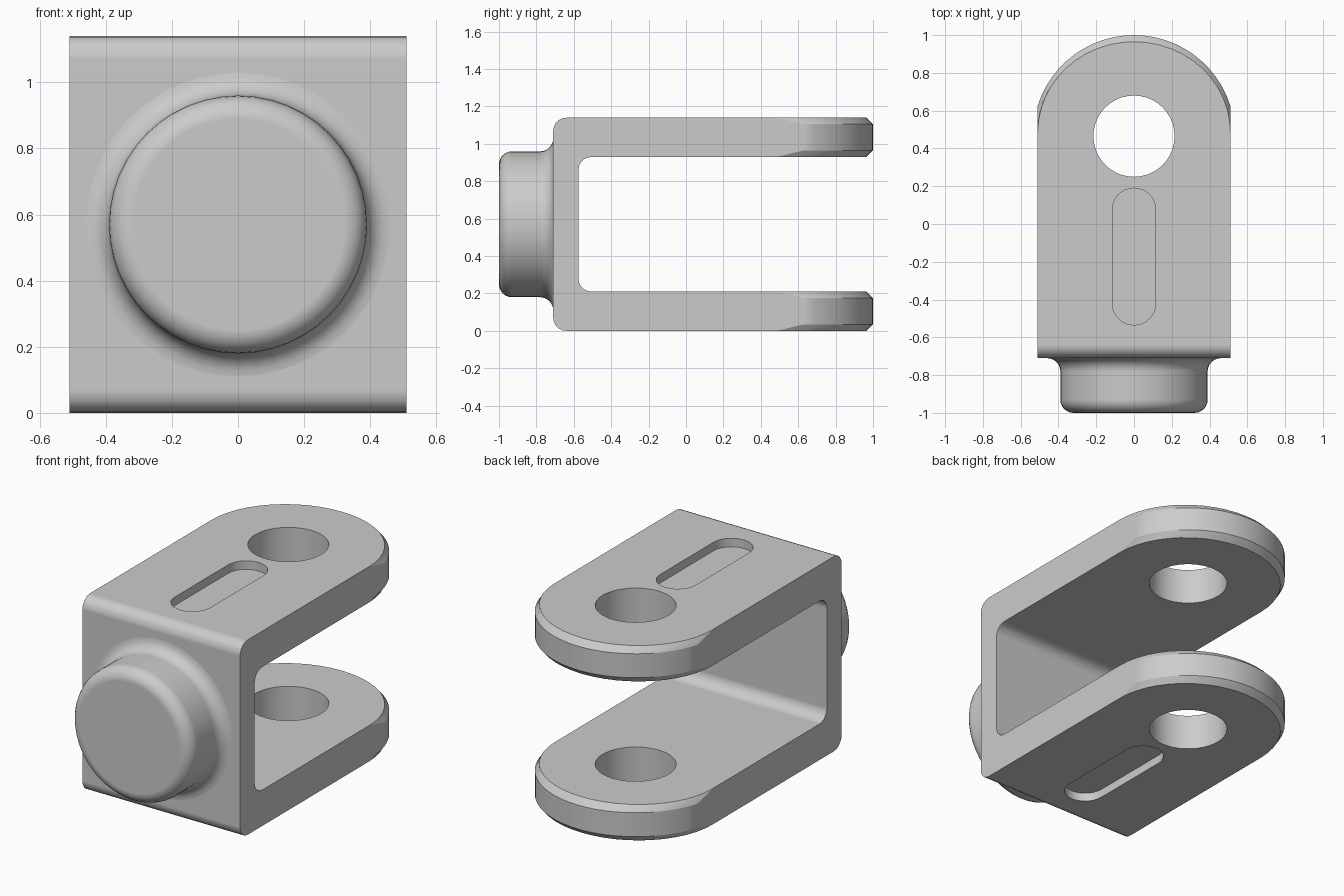
import bpy
import bmesh
from math import sin, cos, pi, radians
from mathutils import Matrix, Vector

cube = bpy.data.objects.get("Cube")
if cube:
    bpy.data.objects.remove(cube, do_unlink=True)

HALF_W, HEIGHT, THICK = 0.51, 1.14, 0.21
BACK, INNER_BACK = -0.71, -0.575
HOLE_Y, HOLE_R = 0.465, 0.215
END_R, CHAMFER = 0.535, 0.035
FILLET = 0.07

steel = bpy.data.materials.new("grey steel")
steel.use_nodes = True
GREY = (0.6, 0.6, 0.6, 1)
steel.diffuse_color = GREY
steel.node_tree.nodes["Principled BSDF"].inputs["Base Color"].default_value = GREY


def make_object(name, bm):
    bmesh.ops.recalc_face_normals(bm, faces=bm.faces)
    mesh = bpy.data.meshes.new(name)
    bm.to_mesh(mesh)
    bm.free()
    mesh.materials.append(steel)
    ob = bpy.data.objects.new(name, mesh)
    bpy.context.collection.objects.link(ob)
    return ob


def arc(cx, cy, rx, ry, start, end, steps):
    """Points along an elliptical arc, angles in degrees."""
    angles = [radians(start + (end - start) * i / steps) for i in range(steps + 1)]
    return [(cx + rx * cos(a), cy + ry * sin(a)) for a in angles]


def loft(name, rings):
    """Closed solid through rings that share a point count."""
    bm = bmesh.new()
    loops = [[bm.verts.new(p) for p in ring] for ring in rings]
    for low, high in zip(loops, loops[1:]):
        for i in range(len(low)):
            j = (i + 1) % len(low)
            bm.faces.new((low[i], low[j], high[j], high[i]))
    bm.faces.new(loops[0])
    bm.faces.new(loops[-1])
    return make_object(name, bm)


def prism(name, outline, z0, z1):
    return loft(name, [[(x, y, z) for x, y in outline] for z in (z0, z1)])


def cut(target, tool, operation):
    """Apply a boolean and discard the tool."""
    tool.hide_render = True
    mod = target.modifiers.new("cut", "BOOLEAN")
    mod.object, mod.operation, mod.solver = tool, operation, "EXACT"
    graph = bpy.context.evaluated_depsgraph_get()
    graph.update()
    result = bpy.data.meshes.new_from_object(target.evaluated_get(graph))
    target.modifiers.clear()
    target.data = result
    bpy.data.objects.remove(tool, do_unlink=True)


def finish(ob):
    ob.data.shade_smooth()
    ob.data.set_sharp_from_angle(angle=radians(24))
    mod = ob.modifiers.new("even shading", "WEIGHTED_NORMAL")
    mod.keep_sharp = True


# Fork body: U-shaped side profile, extruded wide and then trimmed
r, top_in = FILLET, HEIGHT - THICK
profile = [(1.1, 0)]
profile += arc(BACK + r, r, r, r, 270, 180, 5)
profile += arc(BACK + r, HEIGHT - r, r, r, 180, 90, 5)
profile += [(1.1, HEIGHT), (1.1, top_in)]
profile += arc(INNER_BACK + r, top_in - r, r, r, 90, 180, 5)
profile += arc(INNER_BACK + r, THICK + r, r, r, 180, 270, 5)
profile += [(1.1, THICK)]
fork = loft("fork_body", [[(x, y, z) for y, z in profile] for x in (-0.7, 0.7)])

# Rounded, chamfered arm ends
block = [(-HALF_W, -0.9), (HALF_W, -0.9)]
full = block + arc(0, HOLE_Y, END_R, END_R, 17.6, 162.4, 24)
small = block + arc(0, 0.485, HALF_W, 0.48, 0, 180, 24)
levels = [(-0.1, small)]
for base in (0, top_in):
    levels += [(base, small), (base + CHAMFER, full),
               (base + THICK - CHAMFER, full), (base + THICK, small)]
levels += [(HEIGHT + 0.1, small)]
trim = loft("end_trim", [[(x, y, z) for x, y in ring] for z, ring in levels])
cut(fork, trim, "INTERSECT")

# Pin holes through both arms
circle = arc(0, HOLE_Y, HOLE_R, HOLE_R, 0, 360, 40)[:-1]
cut(fork, prism("pin_hole", circle, -0.2, HEIGHT + 0.2), "DIFFERENCE")

# Shallow slots in the upper and lower faces
sr, depth = 0.115, 0.05
slot = arc(0, 0.19 - sr, sr, sr, 0, 180, 14) + arc(0, -0.535 + sr, sr, sr, 180, 360, 14)
for z0, z1 in ((-0.1, depth), (HEIGHT - depth, HEIGHT + 0.1)):
    cut(fork, prism("slot", slot, z0, z1), "DIFFERENCE")
finish(fork)

# Round boss with a rounded rim and a filleted root
br = 0.39
section = arc(br - r, -1 + r, r, r, 270, 360, 6)
section += arc(br + r, BACK - r, r, r, 180, 90, 6)
section += [(br + r, BACK + 0.03)]
turns = [2 * pi * i / 48 for i in range(48)]
boss = loft("round_boss", [[(rad * cos(a), y, HEIGHT / 2 + rad * sin(a)) for a in turns]
                           for rad, y in section])
finish(boss)
